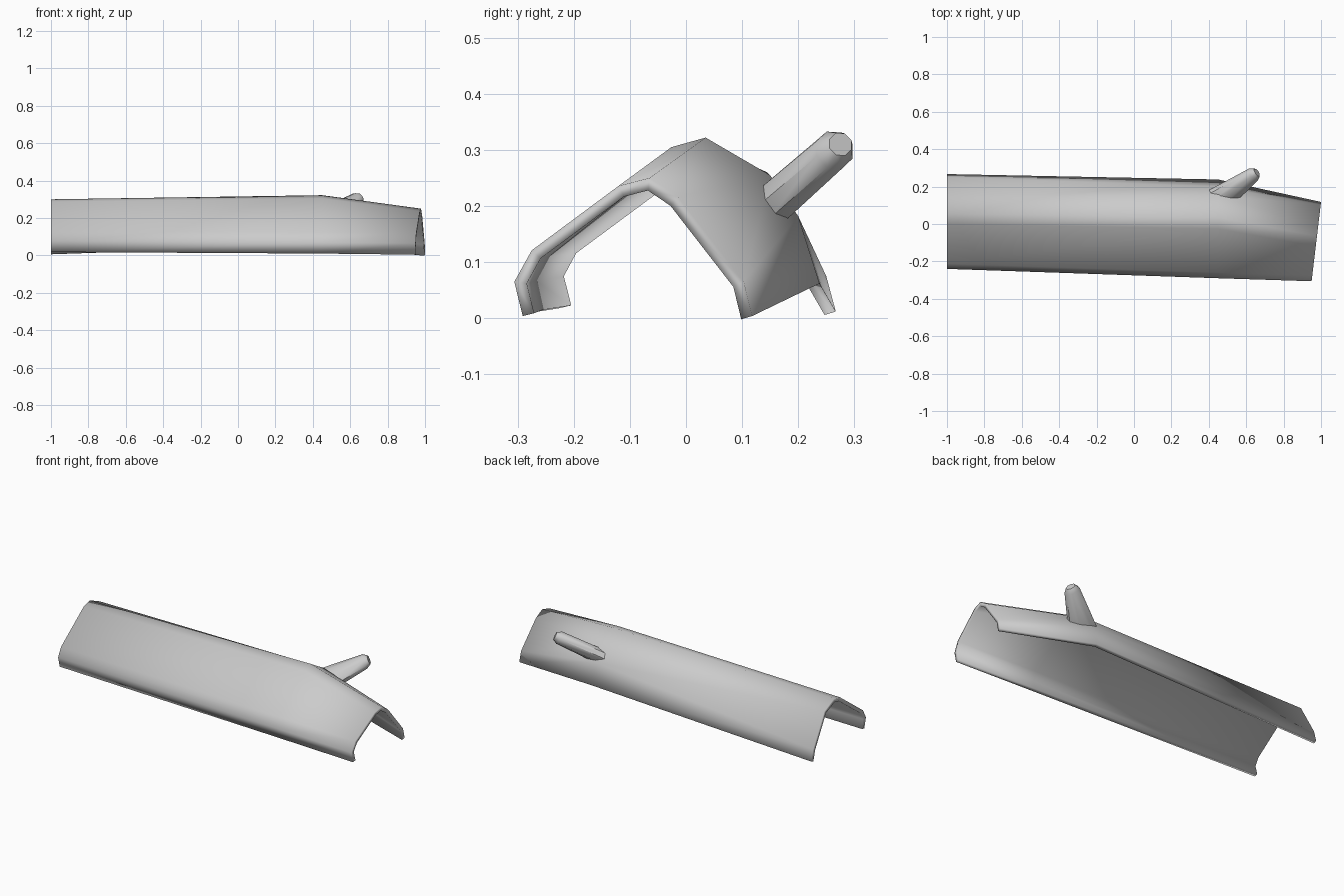
import bpy, math
from mathutils import Vector

if "Cube" in bpy.data.objects:
    bpy.data.objects.remove(bpy.data.objects["Cube"])


def make_object(name, verts, faces):
    mesh = bpy.data.meshes.new(name)
    mesh.from_pydata(verts, [], faces)
    mesh.update()
    obj = bpy.data.objects.new(name, mesh)
    bpy.context.collection.objects.link(obj)
    return obj


def smooth(obj, degrees):
    bpy.ops.object.select_all(action='DESELECT')
    obj.select_set(True)
    bpy.context.view_layer.objects.active = obj
    bpy.ops.object.shade_smooth_by_angle(angle=math.radians(degrees))


# Curved cover shell: three cross-sections (y, z) lofted along x
rear = [(-.225, .018), (-.24, .078), (-.212, .13), (.0, .287),
        (.055, .30), (.145, .26), (.25, .075), (.267, .012)]
middle = [(-.276, .01), (-.29, .07), (-.26, .124), (-.026, .305),
          (.035, .322), (.15, .255), (.2, .182), (.238, .062)]
end = [(-.291, .004), (-.306, .065), (-.275, .121), (-.12, .236),
       (-.065, .25), (-.014, .216), (.103, .065), (.118, .004)]
verts = [(-1, y, z) for y, z in rear]
verts += [(.45, y, z) for y, z in middle]
verts += [(.986 + .119 * y, y, z) for y, z in end]
n = len(rear)
faces = [(s * n + i, s * n + n + i, s * n + n + i + 1, s * n + i + 1)
         for s in range(2) for i in range(n - 1)]
shell = make_object("cover_shell", verts, faces)
thick = shell.modifiers.new("thickness", 'SOLIDIFY')
thick.thickness = .021
thick.offset = -1
thick.use_even_offset = True
smooth(shell, 50)

# Tapered handle: eight-sided rings from the wall to a rounded tip
across = Vector((0, -.69, .724))
tip_side = Vector((.617, -.571, -.543))
axis = Vector((.787, .447, .426))
tip = Vector((.648, .27, .305))
rings = [(Vector((.45, .14, .19)), Vector((1, 0, 0)), .115, .04),
         (tip - axis * .012, tip_side, .042, .036),
         (tip + axis * .012, tip_side, .026, .022)]
sides = 8
verts = []
for centre, side, a, b in rings:
    for k in range(sides):
        t = 2 * math.pi * (k + .5) / sides
        verts.append(centre + side * a * math.cos(t) + across * b * math.sin(t))
faces = [(r * sides + k, r * sides + (k + 1) % sides,
          (r + 1) * sides + (k + 1) % sides, (r + 1) * sides + k)
         for r in range(2) for k in range(sides)]
faces.append(tuple(range(2 * sides, 3 * sides)))
handle = make_object("handle", verts, faces)
# make the winding face outward
c = sum((v.co for v in handle.data.vertices), Vector()) / len(handle.data.vertices)
if handle.data.polygons[-1].normal.dot(axis) < 0:
    handle.data.flip_normals()
smooth(handle, 50)
